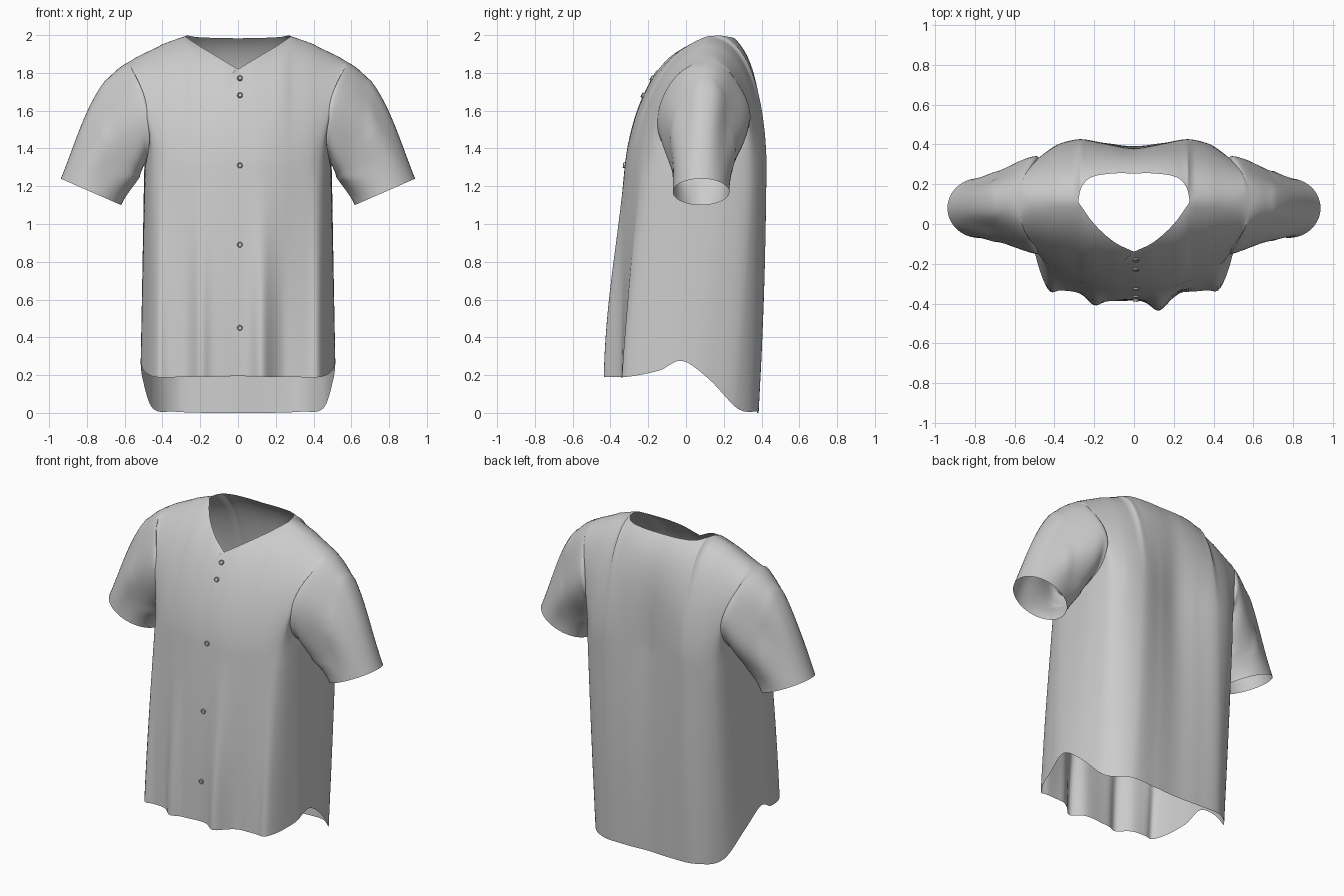
import bpy, bmesh, math
from mathutils import Vector as V
from mathutils.bvhtree import BVHTree

if "Cube" in bpy.data.objects:
    bpy.data.objects.remove(bpy.data.objects["Cube"])


def hermite(p, q, m, n, u):
    return (p * (2*u**3 - 3*u*u + 1) + m * (u**3 - 2*u*u + u)
            + q * (3*u*u - 2*u**3) + n * (u**3 - u*u))


def spline(keys, t):
    """Smooth curve through (t, point) keys."""
    n = len(keys)
    i = 0
    while i < n - 2 and t > keys[i + 1][0]:
        i += 1

    def slope(j):
        a, b = max(j - 1, 0), min(j + 1, n - 1)
        return (V(keys[b][1]) - V(keys[a][1])) / (keys[b][0] - keys[a][0])
    d = keys[i + 1][0] - keys[i][0]
    return hermite(V(keys[i][1]), V(keys[i + 1][1]), slope(i) * d, slope(i + 1) * d, (t - keys[i][0]) / d)


def half_ring(pts):
    """Half outline, front centre (t=0) by the side seam (t=1) to back centre (t=2)."""
    ts = [0, .2, .4, .65, .85, 1, 1.15, 1.35, 1.6, 1.8, 2]
    flip = lambda p: (-p[0], p[1], p[2])
    return [(-.2, flip(pts[1]))] + list(zip(ts, pts)) + [(2.2, flip(pts[-2]))]


def smooth(a, b, x):
    u = min(1, max(0, (x - a) / (b - a)))
    return u * u * (3 - 2 * u)


HEM = half_ring([(0, -.385, .195), (.13, -.385, .19), (.28, -.345, .19), (.435, -.305, .19), (.5, -.14, .225),
                 (.515, -.02, .275), (.505, .12, .18), (.452, .27, .025), (.33, .375, .006), (.16, .382, 0), (0, .375, 0)])
CHEST = half_ring([(0, -.325, 1.3), (.14, -.32, 1.3), (.28, -.285, 1.3), (.43, -.215, 1.3), (.483, -.1, 1.3),
                   (.495, .06, 1.3), (.492, .22, 1.3), (.445, .36, 1.3), (.29, .425, 1.3), (.14, .405, 1.3), (0, .38, 1.3)])
SHOULDER = (.58, .1, 1.868)
NECK = {1: [(0, (0, -.14, 1.82)), (.14, (.1, -.09, 1.88)), (.28, (.2, 0, 1.94)), (.4, (.28, .11, 1.993))],
        -1: [(0, (0, .255, 1.983)), (.15, (.12, .253, 1.985)), (.28, (.225, .23, 1.99)),
             (.35, (.268, .175, 1.998)), (.4, (.28, .11, 1.993))]}
ARMHOLE = {1: [(0, SHOULDER), (.12, (.575, .035, 1.855)), (.32, (.54, -.07, 1.775)), (.58, (.5, -.155, 1.58)),
               (.8, (.485, -.11, 1.39)), (1, (.495, .06, 1.3))],
           -1: [(0, SHOULDER), (.12, (.575, .17, 1.855)), (.32, (.55, .26, 1.775)), (.58, (.507, .35, 1.58)),
                (.8, (.492, .26, 1.39)), (1, (.495, .06, 1.3))]}
# Drape folds on the front: x, width, depth, top height
FOLDS = [(-.2, .045, .04, 1.25), (.125, .05, .05, 1.2), (.42, .03, .02, 1.5), (-.42, .03, .025, 1.5),
         (.24, .04, -.012, 1.0)]


def top_edge(s, face):
    """Neckline, then shoulder seam, then armhole."""
    if s <= .4:
        return spline(NECK[face], s)
    if s <= .65:
        u = (s - .4) / .25
        p = V((.28, .11, 1.993)).lerp(V(SHOULDER), u)
        p.z += .008 * math.sin(math.pi * u)
        return p
    return spline(ARMHOLE[face], (s - .65) / .35)


def body_point(s, v, face, side):
    t = s if face == 1 else 2 - s
    chest = spline(CHEST, t)
    if v <= 1:
        p = spline(HEM, t).lerp(chest, v)
        p.y -= face * .014 * math.sin(math.pi * v) * (1 - s)
    else:
        top = top_edge(s, face)
        d = (top - chest).length
        # arrival direction: steep at the neck centre, flat over the shoulder, outward at the armhole
        if face == 1:
            m1 = V((0, .55, .6)).lerp(V((0, .9, .3)), smooth(-.14, .11, top.y))
        else:
            m1 = V((0, -.9, -.1)).lerp(V((0, -.65, .6)), smooth(.11, .26, top.y))
        m1 = m1.lerp(V((.75, face * .25, .5)), smooth(.64, .85, s))
        m0 = V((0, .1 if face == 1 else 0, 1))
        p = hermite(chest, top, m0 * d, m1 * d, v - 1)
    p.x *= side
    if face == 1:
        for x, w, depth, top_z in FOLDS:
            fade = smooth(-.1, 1, (top_z - p.z) / (top_z - .2)) if p.z < top_z else 0
            p.y -= depth * fade * math.exp(-((p.x - x) / w) ** 2)
    return p


def sleeve_point(s, v, face, side):
    phi = math.pi * s
    start = spline(ARMHOLE[face], s)
    end = V((.778, .08, 1.17)) + V((.16, 0, .07)) * math.cos(phi) - V((0, .15 * face, 0)) * math.sin(phi)
    d = (end - start).length
    m0 = V((.8, 0, -.42)).lerp(V((.3, 0, -.9)), (1 - math.cos(phi)) / 2)
    m0.y += face * .12 * math.sin(phi)
    p = hermite(start, end, m0 * d, V((.38, 0, -.92)) * d, v)
    # soft creases gathering at the underarm
    out = V((.9 * math.cos(phi), -face * math.sin(phi), .4 * math.cos(phi)))
    a = .02 * math.sin(math.pi * v) * (1 - v * .6) * math.sin(phi) ** 2
    p += out * a * math.sin(14 * s + 3 * v + face + .4 * side)
    p.x *= side
    return p


def grid(bm, fn, us, vs, flip=False):
    rows = [[bm.verts.new(fn(u, v)) for u in us] for v in vs]
    for a, b in zip(rows, rows[1:]):
        for i in range(len(us) - 1):
            f = [a[i], a[i + 1], b[i + 1], b[i]]
            bm.faces.new(f[::-1] if flip else f)


def finish(bm, name, angle=60):
    mesh = bpy.data.meshes.new(name)
    bm.to_mesh(mesh)
    bm.free()
    ob = bpy.data.objects.new(name, mesh)
    bpy.context.collection.objects.link(ob)
    bpy.ops.object.select_all(action='DESELECT')
    ob.select_set(True)
    bpy.context.view_layer.objects.active = ob
    bpy.ops.object.shade_smooth_by_angle(angle=math.radians(angle))


# Jersey: front and back panels with sleeves sewn to the armholes
bm = bmesh.new()
sleeve_cols = [i / 24 for i in range(25)]
cols = [.4 * i / 20 for i in range(20)] + [.4 + .25 * i / 10 for i in range(10)] + [.65 + .35 * u for u in sleeve_cols]
rows = [i / 30 for i in range(61)]
for side in (1, -1):
    for face in (1, -1):
        flip = side * face < 0
        grid(bm, lambda s, v: body_point(s, v, face, side), cols, rows, flip)
        grid(bm, lambda s, v: sleeve_point(s, v, face, side), sleeve_cols, [i / 28 for i in range(29)], not flip)
bmesh.ops.remove_doubles(bm, verts=bm.verts, dist=.0004)
# relax the armhole seams so body and sleeve flow together
seam = [w for w in bm.verts if .4 < abs(w.co.x) < .7 and w.co.z > 1.25 and not w.is_boundary]
for _ in range(12):
    bmesh.ops.smooth_vert(bm, verts=seam, factor=.5, use_axis_x=True, use_axis_y=True, use_axis_z=True)
bmesh.ops.recalc_face_normals(bm, faces=bm.faces)
bm.normal_update()
tree = BVHTree.FromBMesh(bm)
finish(bm, "jersey")


def front_hit(x, z):
    hit, normal, _, _ = tree.ray_cast(V((x, -2, z)), V((0, 1, 0)))
    return hit, -normal if normal.y > 0 else normal


# Overlap of the button front, curving in to the neck and sinking into the cloth below
def overlap_point(u, v):
    z = 1.812 - v * .12
    left = -.06 * min(1, (1.82 - z) / .08) ** .6
    hit, normal = front_hit(left * (1 - u), z)
    return hit + normal * (.008 * (1 - v) * (1 - u) - .001)


bm = bmesh.new()
grid(bm, overlap_point, [i / 6 for i in range(7)], [i / 12 for i in range(13)], True)
finish(bm, "front_overlap")

# Buttons: dished discs with a raised rim
PROFILE = [(.0145, 0), (.0145, .007), (.012, .010), (.009, .007), (.0005, .006)]
for n, z in enumerate((1.77, 1.68, 1.31, .89, .45)):
    hit, normal = front_hit(.01, z)
    turn = normal.to_track_quat('Z', 'Y')
    bm = bmesh.new()
    grid(bm, lambda a, k: hit + turn @ V((PROFILE[k][0] * math.cos(a), PROFILE[k][0] * math.sin(a), PROFILE[k][1])),
         [math.tau * i / 20 for i in range(21)], range(len(PROFILE)))
    bmesh.ops.remove_doubles(bm, verts=bm.verts, dist=.0002)
    finish(bm, f"button_{n + 1}", 35)
